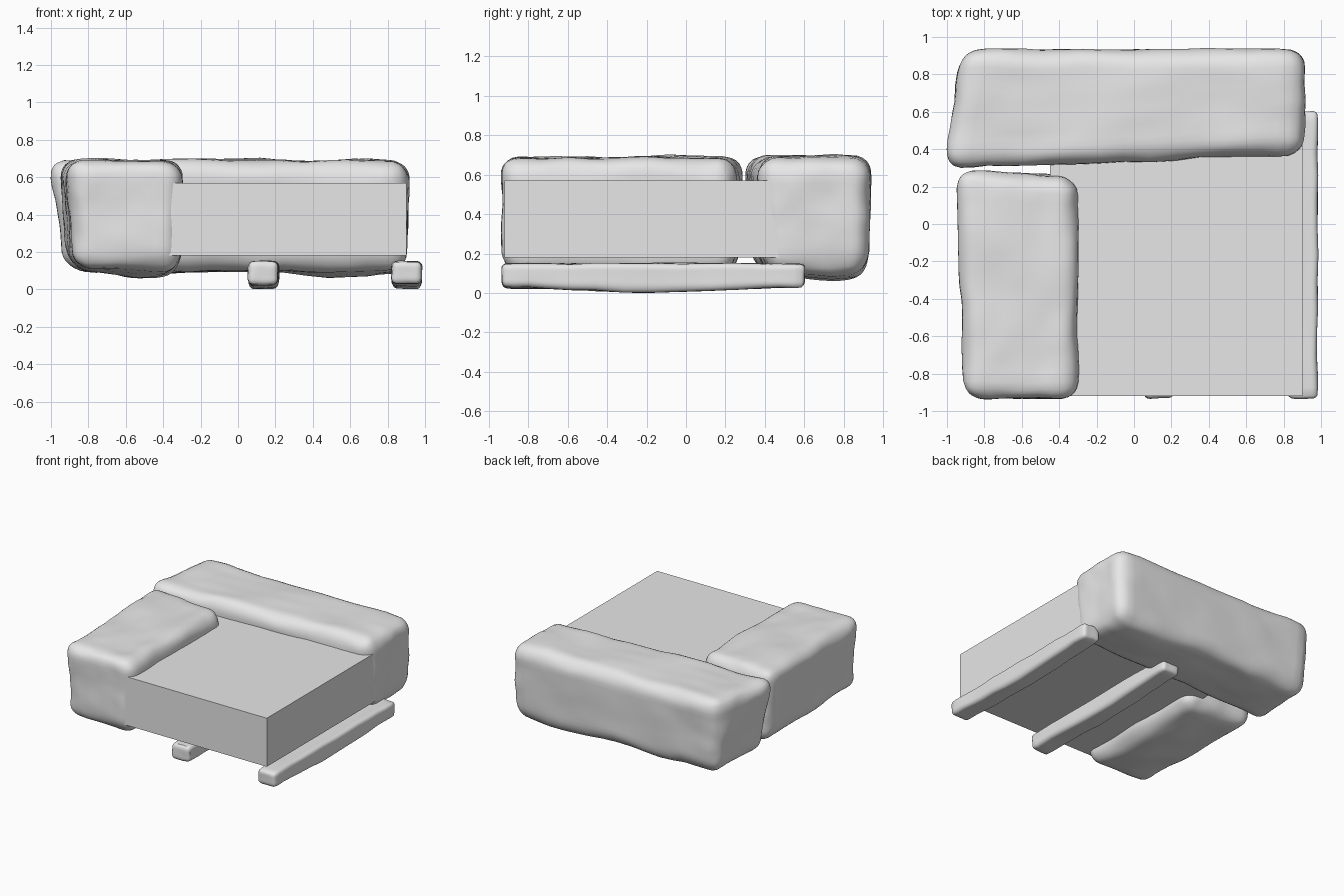
import bpy, bmesh, math
from mathutils import Vector, noise

cube = bpy.data.objects.get("Cube")
if cube:
    bpy.data.objects.remove(cube, do_unlink=True)

grey = bpy.data.materials.new("light_grey")
grey.use_nodes = True
GREY = (0.8, 0.8, 0.8, 1)
grey.diffuse_color = GREY
grey.node_tree.nodes["Principled BSDF"].inputs["Base Color"].default_value = GREY


def finish(name, bm, smooth):
    mesh = bpy.data.meshes.new(name)
    bmesh.ops.recalc_face_normals(bm, faces=bm.faces)
    bm.to_mesh(mesh)
    bm.free()
    mesh.materials.append(grey)
    obj = bpy.data.objects.new(name, mesh)
    bpy.context.collection.objects.link(obj)
    if smooth:
        for p in mesh.polygons:
            p.use_smooth = True
        mesh.set_sharp_from_angle(angle=math.radians(35))
    return obj


def lumpy_block(name, bottom, top, z, radius, cuts, rough, freq, sag=()):
    """Rounded block between two quads (front-left, front-right, back-left, back-right)."""
    quads = [[Vector((*p, h)) for p in quad] for quad, h in zip((bottom, top), z)]
    size = Vector((top[1][0] - top[0][0], top[2][1] - top[0][1], z[1] - z[0]))
    half = size / 2
    bm = bmesh.new()
    bmesh.ops.create_cube(bm, size=2)
    bmesh.ops.subdivide_edges(bm, edges=bm.edges[:], cuts=cuts, use_grid_fill=True)
    for v in bm.verts:
        # crowd the grid towards the edges, then round them
        p = Vector([math.sin(c * math.pi / 2) * h for c, h in zip(v.co, half)])
        core = Vector([max(radius - h, min(h - radius, c)) for c, h in zip(p, half)])
        out = p - core
        if out.length > radius:
            p = core + out.normalized() * radius
        # fit the block to the skewed quads
        a, b, c = [(p[i] / half[i] + 1) / 2 for i in range(3)]
        low, high = [q[0].lerp(q[1], a).lerp(q[2].lerp(q[3], a), b) for q in quads]
        q = low.lerp(high, c)
        # dents and bulges
        bump = noise.noise_vector(q * freq) + 0.4 * noise.noise_vector(q * freq * 2.7)
        q += bump * rough
        for sx, sy, wx, wy, depth in sag:
            fall = math.exp(-((q.x - sx) / wx) ** 2 - ((q.y - sy) / wy) ** 2)
            q.z -= depth * fall * (1 - c) ** 2
        v.co = q
    return finish(name, bm, True)


# long sack along the back
lumpy_block("back_sack",
            [(-0.93, 0.34), (0.90, 0.40), (-0.90, 0.91), (0.90, 0.92)],
            [(-1.03, 0.28), (0.92, 0.37), (-0.94, 0.94), (0.93, 0.94)],
            (0.10, 0.69), 0.11, 21, 0.016, 3.5,
            [(0.5, 0.75, 0.25, 0.2, 0.045), (-0.5, 0.7, 0.25, 0.2, 0.02)])

# shorter sack down the left of the front
lumpy_block("side_sack",
            [(-0.88, -0.92), (-0.31, -0.92), (-0.91, 0.27), (-0.31, 0.25)],
            [(-0.91, -0.94), (-0.30, -0.94), (-0.96, 0.29), (-0.30, 0.25)],
            (0.11, 0.69), 0.10, 21, 0.016, 3.5,
            [(-0.5, -0.3, 0.22, 0.5, 0.05)])

# plain crate between the sacks
bm = bmesh.new()
bmesh.ops.create_cube(bm, size=1)
lo, hi = Vector((-0.45, -0.92, 0.18)), Vector((0.90, 0.47, 0.57))
for v in bm.verts:
    v.co = Vector([l + (h - l) * (c + 0.5) for l, h, c in zip(lo, hi, v.co)])
finish("crate", bm, False)

# rough beams underneath
for name, x in (("middle_beam", 0.14), ("outer_beam", 0.905)):
    quad = [(x - 0.085, -0.93), (x + 0.075, -0.93), (x - 0.075, 0.60), (x + 0.08, 0.60)]
    lumpy_block(name, quad, quad, (0.03, 0.15), 0.03, 15, 0.007, 6,
                [(x, -0.2, 1, 0.5, 0.026)])
